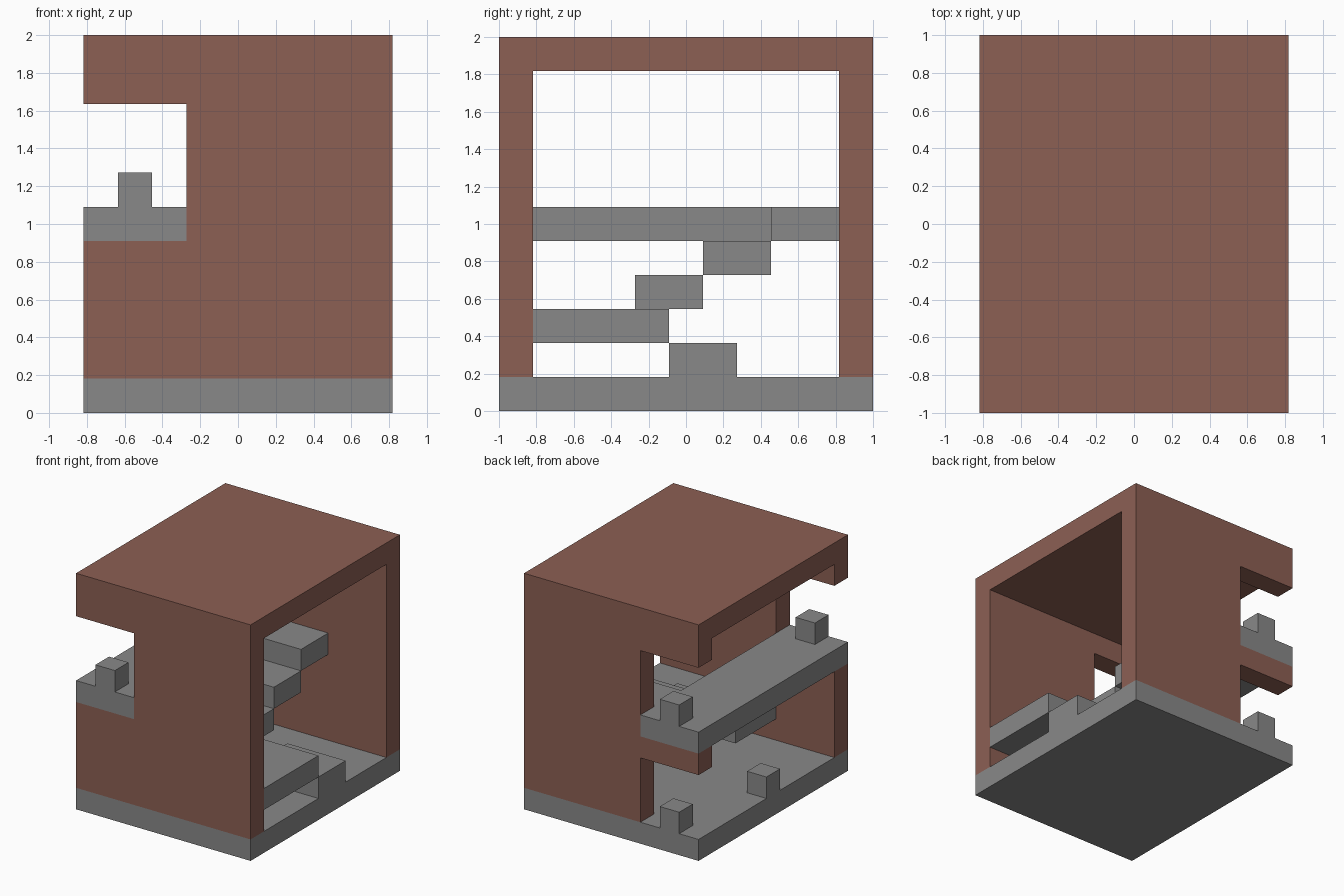
import bpy
import bmesh
from mathutils import Vector

cube = bpy.data.objects.get("Cube")
if cube:
    bpy.data.objects.remove(cube, do_unlink=True)

# The building sits on a block grid: 9 wide, 11 deep, 11 high
U = 2 / 11
ORIGIN = Vector((4.5, 5.5, 0))


def material(name, color):
    m = bpy.data.materials.new(name)
    m.use_nodes = True
    m.diffuse_color = color
    bsdf = m.node_tree.nodes["Principled BSDF"]
    bsdf.inputs["Base Color"].default_value = color
    bsdf.inputs["Roughness"].default_value = 0.9
    return m


BRICK = material("brown brick", (0.265, 0.115, 0.088, 1))
STONE = material("grey stone", (0.25, 0.25, 0.25, 1))


def extrude(name, points, direction, mat):
    """Extrude a closed flat outline, given in block units."""
    bm = bmesh.new()
    face = bm.faces.new([bm.verts.new((Vector(p) - ORIGIN) * U) for p in points])
    result = bmesh.ops.extrude_face_region(bm, geom=[face])
    moved = [g for g in result["geom"] if isinstance(g, bmesh.types.BMVert)]
    bmesh.ops.translate(bm, verts=moved, vec=Vector(direction) * U)
    bmesh.ops.recalc_face_normals(bm, faces=bm.faces)
    mesh = bpy.data.meshes.new(name)
    bm.to_mesh(mesh)
    bm.free()
    mesh.materials.append(mat)
    obj = bpy.data.objects.new(name, mesh)
    bpy.context.collection.objects.link(obj)
    return obj


def box(name, x, y, z, mat=STONE):
    outline = [(x[0], y[0], z[0]), (x[1], y[0], z[0]),
               (x[1], y[1], z[0]), (x[0], y[1], z[0])]
    return extrude(name, outline, (0, 0, z[1] - z[0]), mat)


def cut(obj, cutter):
    cutter.hide_render = True
    mod = obj.modifiers.new("opening", "BOOLEAN")
    mod.operation = "DIFFERENCE"
    mod.solver = "EXACT"
    mod.object = cutter
    bpy.context.view_layer.objects.active = obj
    bpy.ops.object.modifier_apply(modifier=mod.name)
    bpy.data.objects.remove(cutter, do_unlink=True)


# Walls and roof as one arch, open on both sides
arch = [(0, 1), (1, 1), (1, 10), (10, 10), (10, 1), (11, 1), (11, 11), (0, 11)]
shell = extrude("walls_and_roof", [(0, y, z) for y, z in arch], (9, 0, 0), BRICK)
cut(shell, box("window_cutter", (-1, 3), (-1, 12), (5, 9)))
cut(shell, box("door_cutter", (-1, 3), (9.5, 12), (0.5, 4)))

# Floor and upper walkway
box("floor", (0, 9), (0, 11), (0, 1))
box("upper_walkway", (0, 3), (0, 11), (5, 6))

# Staircase: first step, corner landing, then three steps up to the walkway
box("bottom_step", (6, 9), (5, 7), (1, 2))
corner = [(3, 1), (9, 1), (9, 5), (6, 5), (6, 4), (3, 4)]
extrude("stair_landing", [(x, y, 2) for x, y in corner], (0, 0, 1), STONE)
for i in range(3):
    y, z = 4 + 2 * i, 3 + i
    box(f"upper_step_{i + 1}", (3, 6), (y, y + 2), (z, z + 1))

# Single-block posts in the openings and at the open side
posts = {"front_window_post": (1, 0, 6), "back_window_post": (1, 10, 6),
         "door_post": (1, 10, 1), "side_post": (0, 5, 1)}
for name, (x, y, z) in posts.items():
    box(name, (x, x + 1), (y, y + 1), (z, z + 1))
